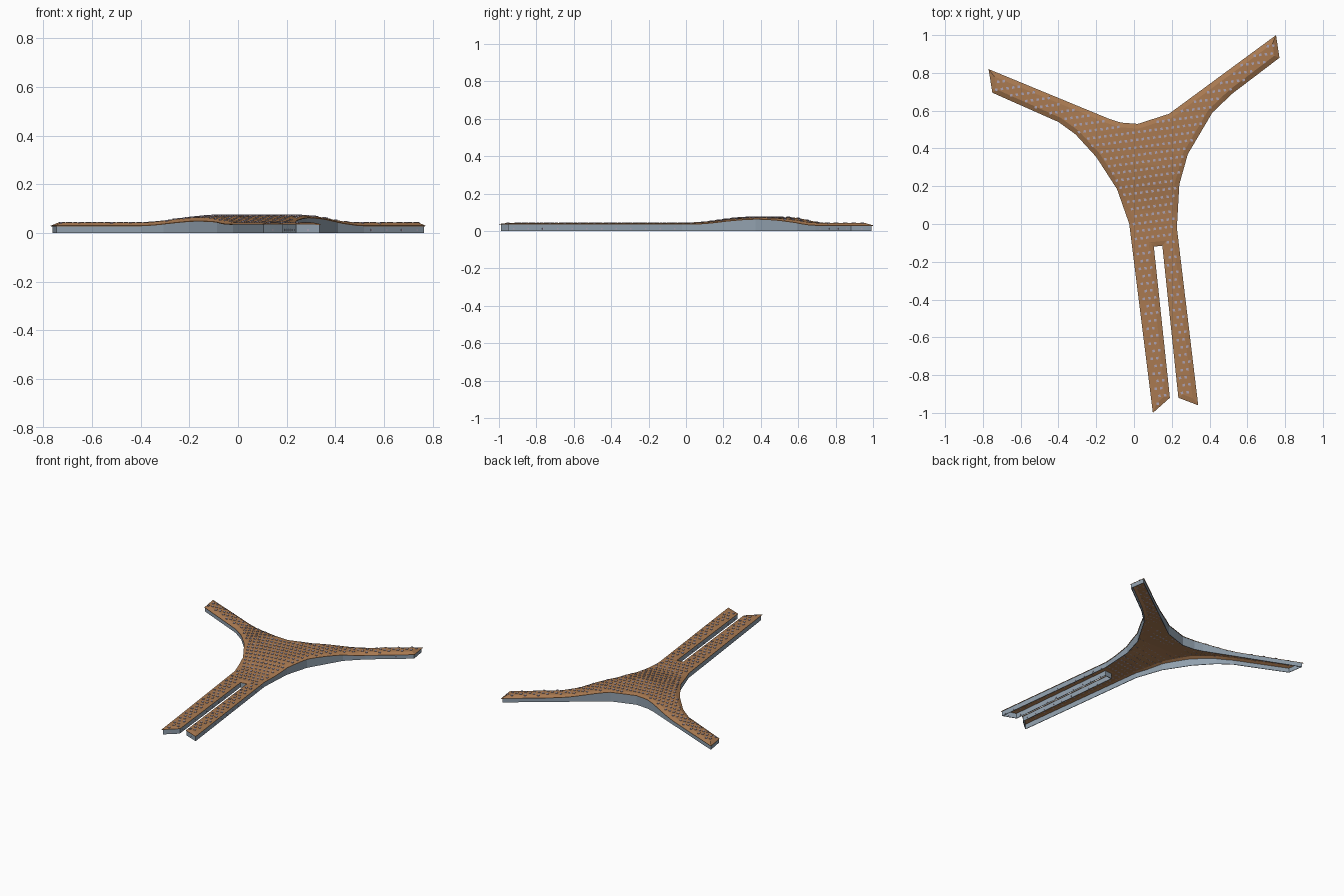
import bpy, bmesh, math
from mathutils import Vector, Matrix
from mathutils.geometry import intersect_point_line

cube = bpy.data.objects.get("Cube")
if cube:
    bpy.data.objects.remove(cube, do_unlink=True)

EAVE = 0.025      # width of the sloping roof border
OVERHANG = 0.006
LEG_ANGLE = math.radians(7.5)


def material(name, rgb):
    m = bpy.data.materials.new(name)
    m.use_nodes = True
    m.diffuse_color = (*rgb, 1)
    m.node_tree.nodes["Principled BSDF"].inputs["Base Color"].default_value = (*rgb, 1)
    return m


brown = material("roof brown", (0.4, 0.195, 0.083))
grey = material("wall blue grey", (0.285, 0.355, 0.425))
lavender = material("window lavender", (0.41, 0.36, 0.45))

# Plan outline, counterclockwise from the left arm tip
OUTLINE = [Vector(p) for p in (
    (-.77, .82), (-.75, .695), (-.4, .54), (-.31, .475), (-.2, .355), (-.09, .185),
    (-.025, 0), (.1, -1), (.19, -.92), (.105, -.12), (.15, -.115), (.235, -.92),
    (.34, -.96), (.227, -.02), (.24, .21), (.285, .37), (.415, .59), (.52, .69),
    (.77, .88), (.752, 1), (.185, .583), (.02, .53), (-.07, .537), (-.13, .556))]
SIDES = list(zip(OUTLINE, OUTLINE[1:] + OUTLINE[:1]))


def edge_distance(p):
    best = 9
    for a, b in SIDES:
        q, t = intersect_point_line(p, a, b)
        q = a.lerp(b, min(max(t, 0), 1))
        best = min(best, (p - q).length)
    return best


def inside(p):
    hit = False
    for a, b in SIDES:
        if (a.y > p.y) != (b.y > p.y):
            if p.x < a.x + (p.y - a.y) / (b.y - a.y) * (b.x - a.x):
                hit = not hit
    return hit


def smooth(t):
    t = min(max(t, 0), 1)
    return t * t * (3 - 2 * t)


def roof_height(p):
    """Level crest with a swell over the hall; eaves hang lower on the arms."""
    r = math.hypot(p.x - .08, (p.y - .46) * 1.15)
    crest = .043 + .03 * smooth((.5 - r) / .35)
    drop = .006 + .007 * smooth((abs(p.x - .15) - .15) / .25)
    return crest - drop * (1 - min(edge_distance(p) / EAVE, 1))


def finish(bm, name, mat):
    me = bpy.data.meshes.new(name)
    bm.to_mesh(me)
    bm.free()
    me.materials.append(mat)
    ob = bpy.data.objects.new(name, me)
    bpy.context.collection.objects.link(ob)
    return ob


def plan(inset, keep_border):
    bm = bmesh.new()
    face = bm.faces.new([bm.verts.new((p.x, p.y, 0)) for p in OUTLINE])
    bm.normal_update()
    border = bmesh.ops.inset_region(bm, faces=[face], thickness=inset,
                                    use_boundary=True, use_even_offset=True)["faces"]
    if not keep_border:
        bmesh.ops.delete(bm, geom=border, context="FACES")
    return bm


def slice_up(bm, step=.06):
    for axis in (Vector((1, 0, 0)), Vector((0, 1, 0))):
        for i in range(-17, 18):
            bmesh.ops.bisect_plane(bm, geom=bm.verts[:] + bm.edges[:] + bm.faces[:],
                                   plane_co=axis * (i * step + .011), plane_no=axis,
                                   dist=1e-5)


def thicken(ob, thickness, offset):
    mod = ob.modifiers.new("thickness", "SOLIDIFY")
    mod.thickness, mod.offset = thickness, offset


# Curved roof sheet
bm = plan(EAVE, True)
bmesh.ops.triangulate(bm, faces=bm.faces[:])
slice_up(bm)
for v in bm.verts:
    v.co.z = roof_height(v.co.to_2d())
bm.normal_update()
thicken(finish(bm, "roof", brown), .003, -1)

# Perimeter walls, open underneath
bm = plan(OVERHANG, False)
bmesh.ops.delete(bm, geom=bm.faces[:], context="FACES_ONLY")
slice_up(bm)
top = bm.verts[:]
bmesh.ops.extrude_edge_only(bm, edges=bm.edges[:])
for v in top:
    v.co.z = roof_height(v.co.to_2d()) - .002
bmesh.ops.recalc_face_normals(bm, faces=bm.faces[:])
thicken(finish(bm, "walls", grey), .004, 0)


def add_box(bm, centre, size, angle):
    bmesh.ops.create_cube(bm, size=1, matrix=Matrix.Translation(centre)
                          @ Matrix.Rotation(angle, 4, "Z")
                          @ Matrix.Diagonal((*size, 1)))


# Skylights in staggered rows square to the legs
bm = bmesh.new()
turn = Matrix.Rotation(LEG_ANGLE, 2)
for row in range(-26, 27):
    for col in range(-40, 41):
        p = turn @ Vector(((col + row % 2 / 2) * .03, row * .04))
        if inside(p) and edge_distance(p) > .019:
            add_box(bm, (p.x, p.y, roof_height(p)), (.013, .013, .006), LEG_ANGLE)
finish(bm, "skylights", lavender)

# Small windows along the slot, the leg ends and the right-hand sides
bm = bmesh.new()
for a, b in SIDES:
    d = b - a
    left_leg_outer = a.x < 0
    if not left_leg_outer and (min(a.y, b.y) < -.9 or (a.x > .5 and d.x > 0)
                               or a.x > .76):
        inward = Vector((-d.y, d.x)).normalized()
        count = max(1, int(d.length / .075))
        for i in range(count):
            p = a.lerp(b, (i + .5) / count) + inward * OVERHANG
            add_box(bm, (p.x, p.y, .012), (.008, .007, .008), math.atan2(d.y, d.x))
finish(bm, "wall_windows", lavender)
